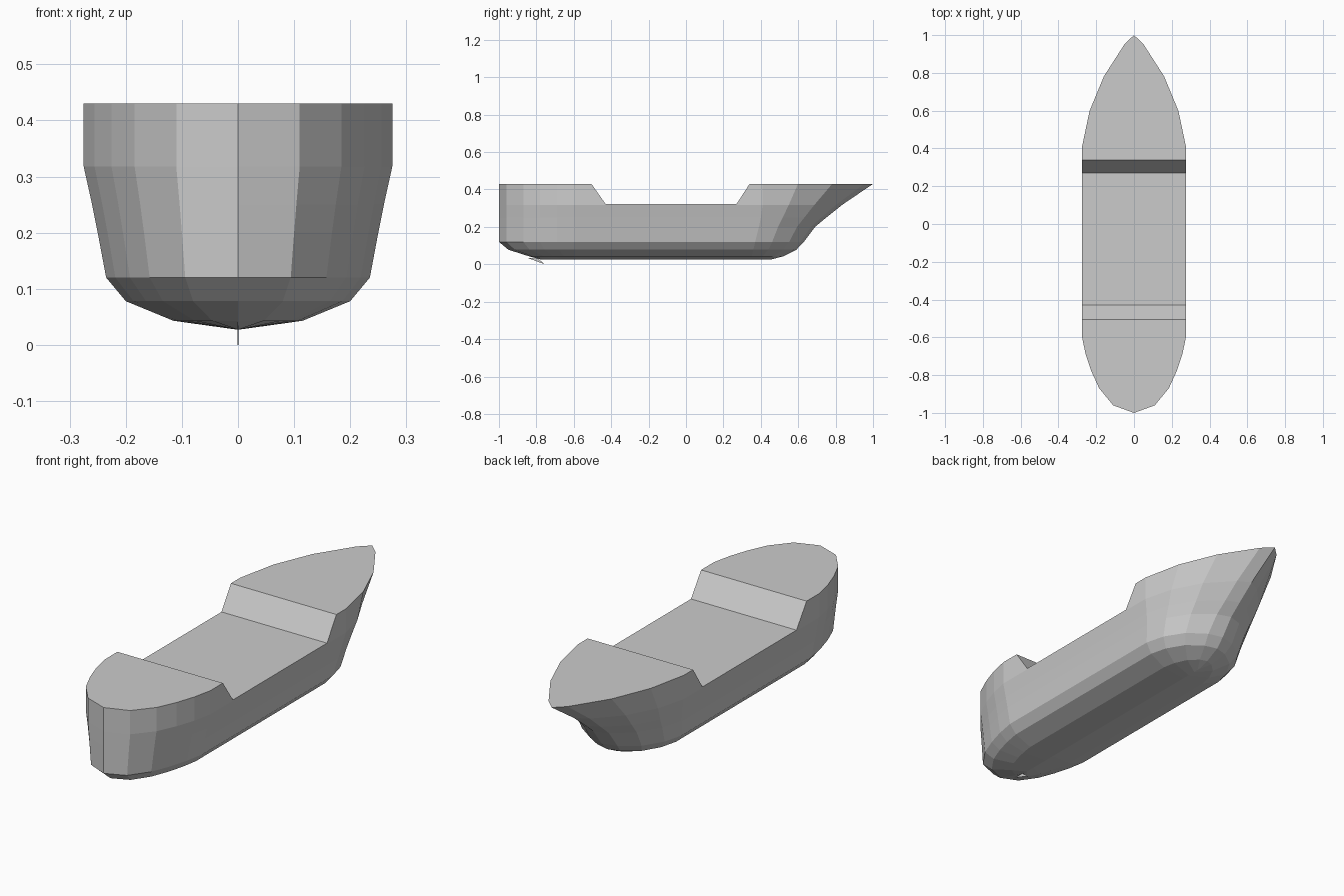
import bpy
import bmesh

cube = bpy.data.objects.get("Cube")
if cube:
    bpy.data.objects.remove(cube, do_unlink=True)

grey = bpy.data.materials.new("light grey")
grey.use_nodes = True
grey.diffuse_color = (0.6, 0.6, 0.6, 1)
grey.node_tree.nodes["Principled BSDF"].inputs["Base Color"].default_value = (0.6, 0.6, 0.6, 1)


def make_object(name, bm):
    bmesh.ops.recalc_face_normals(bm, faces=bm.faces)
    mesh = bpy.data.meshes.new(name)
    bm.to_mesh(mesh)
    bm.free()
    mesh.materials.append(grey)
    obj = bpy.data.objects.new(name, mesh)
    bpy.context.scene.collection.objects.link(obj)
    return obj


def side_prism(name, profile, half_width):
    """Extrude a (y, z) profile across x."""
    bm = bmesh.new()
    ends = [[bm.verts.new((x, y, z)) for y, z in profile] for x in (-half_width, half_width)]
    for end in ends:
        bm.faces.new(end)
    for i in range(len(profile)):
        j = (i + 1) % len(profile)
        bm.faces.new((ends[0][i], ends[0][j], ends[1][j], ends[1][i]))
    return make_object(name, bm)


# Plan curves as (fraction towards the tip, fraction of half width)
SHARP_BOW = [(0, 1), (.32, .855), (.63, .58), (.92, .18)]
FULL_BOW = [(0, 1), (.35, .9), (.7, .66), (.93, .3)]
STERN = [(0, 1), (.225, .93), (.45, .82), (.675, .67), (.9, .4)]

# Waterlines: height, half width, stern tip, stern start, bow start, bow tip, bow fullness
LEVELS = [
    (.43, .275, -1, -.6, .41, 1, 0),
    (.318, .275, -1, -.6, .41, .835, .3),
    (.25, .26, -1, -.6, .4, .75, .5),
    (.2, .25, -1, -.6, .39, .69, .7),
    (.12, .235, -1, -.6, .37, .63, 1),
    (.078, .2, -.95, -.6, .36, .59, 1),
    (.043, .115, -.84, -.6, .35, .52, 1),
    (.027, 0, -.78, -.58, .35, .46, 1),
]


def waterline(z, half, stern, stern_start, bow_start, bow, full):
    side = []
    for u, w in reversed(STERN):
        side.append((half * w, stern_start + u * (stern - stern_start)))
    for (u0, w0), (u1, w1) in zip(SHARP_BOW, FULL_BOW):
        u, w = u0 + full * (u1 - u0), w0 + full * (w1 - w0)
        side.append((half * w, bow_start + u * (bow - bow_start)))
    ring = [(0, stern)] + side + [(0, bow)] + [(-x, y) for x, y in reversed(side)]
    return [(x, y, z) for x, y in ring]


# Hull lofted through the waterlines down to the keel
bm = bmesh.new()
rings = [[bm.verts.new(p) for p in waterline(*level)] for level in LEVELS]
bm.faces.new(rings[0])
for upper, lower in zip(rings, rings[1:]):
    for i in range(len(upper)):
        j = (i + 1) % len(upper)
        bm.faces.new((upper[i], upper[j], lower[j], lower[i]))
bmesh.ops.remove_doubles(bm, verts=bm.verts, dist=0.0005)
hull = make_object("hull", bm)

# Lowered middle deck with sloping ends
cutter = side_prism("deck_cutter", [(-.575, .53), (-.43, .322), (.27, .322), (.405, .53)], .5)
cutter.hide_render = True
cut = hull.modifiers.new("middle_deck", "BOOLEAN")
cut.operation = "DIFFERENCE"
cut.solver = "EXACT"
cut.object = cutter
bpy.context.view_layer.objects.active = hull
hull.select_set(True)
bpy.ops.object.modifier_apply(modifier=cut.name)
bpy.data.objects.remove(cutter, do_unlink=True)

# Thin fin under the stern
side_prism("stern_fin", [(-.85, .035), (-.755, 0), (-.79, .03)], .001)
